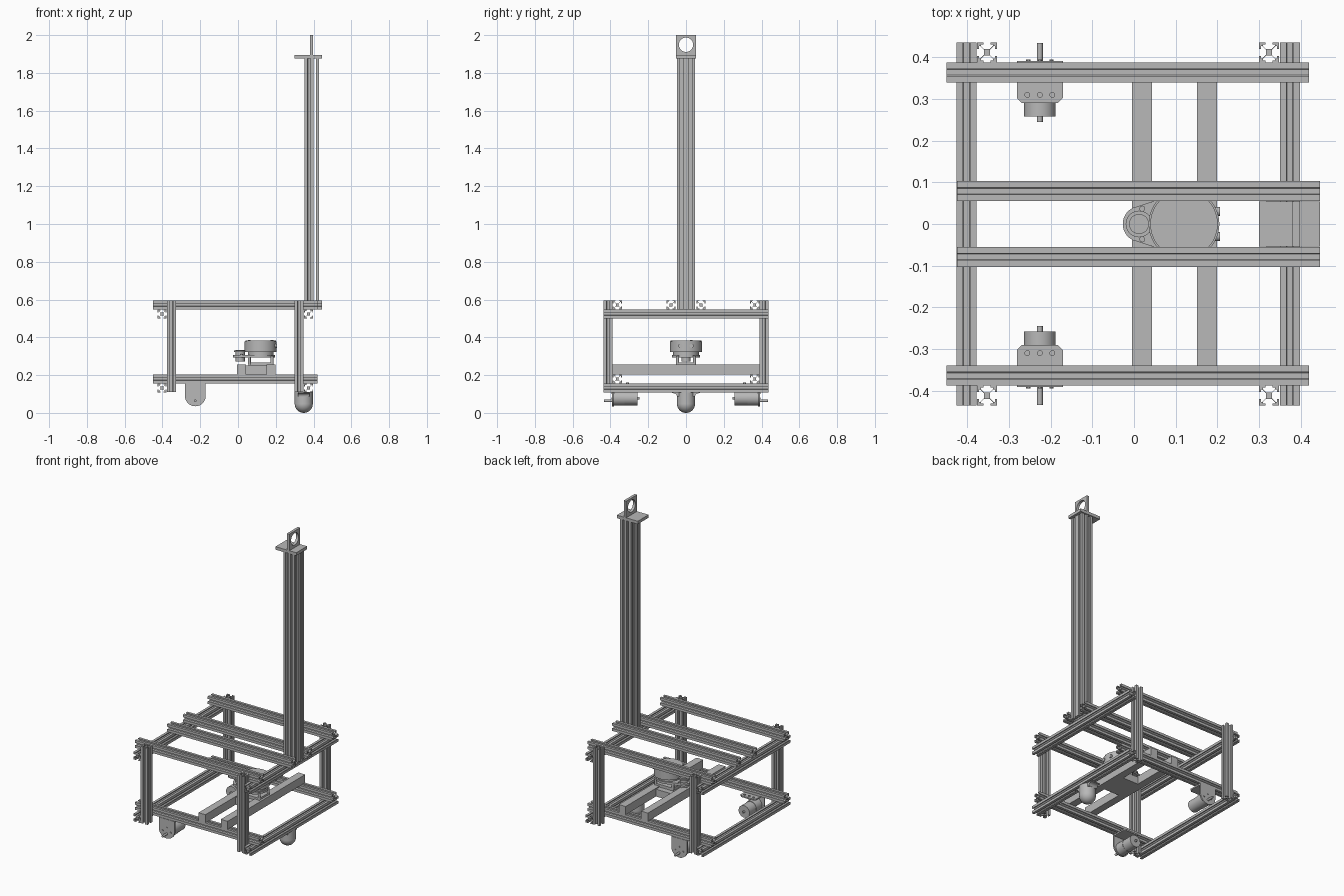
import bpy, bmesh
from math import sin, cos, pi, radians
from mathutils import Matrix, Vector

cube = bpy.data.objects.get("Cube")
if cube:
    bpy.data.objects.remove(cube, do_unlink=True)

grey = bpy.data.materials.new("aluminium grey")
grey.use_nodes = True
GREY = (0.48, 0.48, 0.48, 1)
grey.diffuse_color = GREY
grey.node_tree.nodes["Principled BSDF"].inputs["Base Color"].default_value = GREY


# ---------- helpers ----------
def finish(name, bm, smooth=False):
    bmesh.ops.recalc_face_normals(bm, faces=bm.faces)
    mesh = bpy.data.meshes.new(name)
    bm.to_mesh(mesh)
    bm.free()
    mesh.materials.append(grey)
    ob = bpy.data.objects.new(name, mesh)
    bpy.context.collection.objects.link(ob)
    if smooth:
        bpy.ops.object.select_all(action="DESELECT")
        ob.select_set(True)
        bpy.context.view_layer.objects.active = ob
        bpy.ops.object.shade_smooth_by_angle(angle=radians(35))
    return ob


def prism(name, pts, axis, a, b, smooth=False):
    """Extrude a 2D outline along an axis from a to b."""
    place = {"x": lambda u, v, w: (w, u, v),
             "y": lambda u, v, w: (u, w, v),
             "z": lambda u, v, w: (u, v, w)}[axis]
    bm = bmesh.new()
    low = [bm.verts.new(place(u, v, a)) for u, v in pts]
    high = [bm.verts.new(place(u, v, b)) for u, v in pts]
    bm.faces.new(low)
    bm.faces.new(high)
    n = len(pts)
    for i in range(n):
        j = (i + 1) % n
        bm.faces.new((low[i], low[j], high[j], high[i]))
    return finish(name, bm, smooth)


def box(name, x, y, z):
    return prism(name, [(x[0], y[0]), (x[1], y[0]), (x[1], y[1]), (x[0], y[1])], "z", *z)


def arc(cu, cv, r, start, end, n=24):
    return [(cu + r * cos(radians(start + (end - start) * i / n)),
             cv + r * sin(radians(start + (end - start) * i / n))) for i in range(n + 1)]


def rod(name, axis, cu, cv, r, a, b, n=32):
    return prism(name, arc(cu, cv, r, 0, 360, n)[:-1], axis, a, b, True)


# ---------- slotted frame bars ----------
H = 0.024
SLOT = [(1, -.34), (.8, -.34), (.8, -.62), (.66, -.62), (.32, -.28)]
SIDE = SLOT + [(u, -v) for u, v in reversed(SLOT)] + [(1, 1)]


def slotted_bar(name, axis, cu, cv, a, b):
    pts = []
    for k in range(4):
        c, s = round(cos(k * pi / 2)), round(sin(k * pi / 2))
        pts += [(cu + H * (u * c - v * s), cv + H * (u * s + v * c)) for u, v in SIDE]
    return prism(name, pts, axis, a, b)


for side, sy in (("left", 1), ("right", -1)):
    slotted_bar(f"upper_side_rail_{side}", "x", sy * .364, .572, -.45, .42)
    slotted_bar(f"lower_side_rail_{side}", "x", sy * .364, .18, -.45, .42)
    slotted_bar(f"upper_centre_rail_{side}", "x", sy * .079, .572, -.425, .446)
    for end, x in (("rear", -.353), ("fore", .324)):
        slotted_bar(f"corner_post_{end}_{side}", "z", x, sy * .412, .11, .595)
for end, x in (("rear", -.402), ("fore", .374)):
    slotted_bar(f"upper_cross_rail_{end}", "y", x, .524, -.436, .436)
    slotted_bar(f"lower_cross_rail_{end}", "y", x, .132, -.436, .436)

# plain cross beams and the mounting plate between them
for label, x in (("rear", -.005), ("fore", .151)):
    box(f"cross_beam_{label}", (x, x + .048), (-.388, .388), (.204, .256))
box("sensor_base_plate", (.043, .151), (-.085, .085), (.204, .25))

# ---------- mast ----------
for label, y in (("right", -H), ("left", H)):
    slotted_bar(f"mast_bar_{label}", "z", .376, y, .548, 1.877)
FX, BX = .43, .412
groove = []
for c in (-H, H):
    groove += [(FX, c - H), (FX, c - .008), (FX - .008, c - .008),
               (FX - .008, c + .008), (FX, c + .008)]
prism("mast_front_strip", groove + [(FX, 2 * H), (BX, 2 * H), (BX, -2 * H)],
      "z", .548, 1.877)
box("mast_top_plate", (.3, .446), (-.054, .054), (1.876, 1.895))

# upright holder with a round opening
holder = box("mast_ring_holder", (.381, .398), (-.054, .054), (1.895, 2.0))
cutter = rod("holder_cutter", "x", 0, 1.949, .038, .36, .42, 40)
cutter.hide_render = True
mod = holder.modifiers.new("opening", "BOOLEAN")
mod.object = cutter
mod.solver = "EXACT"
bpy.context.view_layer.objects.active = holder
bpy.ops.object.modifier_apply(modifier=mod.name)
bpy.data.objects.remove(cutter, do_unlink=True)

# ---------- drive motors ----------
MX = -.226
for side, s in (("left", 1), ("right", -1)):
    tab = [(MX - .055, s * .39), (MX - .055, s * .302), (MX - .043, s * .29),
           (MX + .043, s * .29), (MX + .055, s * .302), (MX + .055, s * .39)]
    prism(f"motor_bracket_top_{side}", tab, "z", .147, .156)
    face = [(MX + .055, .156), (MX - .055, .156)] + arc(MX, .09, .055, 180, 360)
    prism(f"motor_bracket_face_{side}", face, "y", s * .382, s * .391, True)
    rod(f"motor_gearbox_{side}", "y", MX, .078, .04, s * .325, s * .382)
    rod(f"motor_body_{side}", "y", MX, .078, .038, s * .258, s * .325)
    rod(f"motor_rear_boss_{side}", "y", MX, .078, .007, s * .245, s * .258, 12)
    rod(f"drive_shaft_{side}", "y", MX, .064, .007, s * .382, s * .434, 16)
    for k in (-1, 0, 1):
        rod(f"bracket_screw_{side}", "z", MX + k * .03, s * .31, .007, .156, .16, 12)
        rod(f"face_screw_{side}", "y", MX + k * .028, .078 + .026 * (k == 0),
            .005, s * .391, s * .395, 10)

# ---------- ball caster ----------
CX, R = .348, .048
bm = bmesh.new()
bmesh.ops.create_uvsphere(bm, u_segments=32, v_segments=16, radius=R,
                          matrix=Matrix.Translation((CX, 0, R)))
finish("caster_ball", bm, True)
rod("caster_housing", "z", CX, 0, R, R, .11)
flare = [(-.075, .11), (-.075, .104)] + arc(-.066, .086, .018, 90, 0, 8)
flare += [(-v, z) for v, z in reversed(flare)]
prism("caster_flange", flare, "x", CX - .03, CX + .03, True)

# ---------- rotating range sensor ----------
LX = .12
box("sensor_foot", (.055, .185), (-.05, .05), (.25, .268))
for x in (.06, .18):
    for y in (-.045, .045):
        rod("sensor_standoff", "z", x, y, .008, .256, .3, 12)
# teardrop base carrying the head and the spin motor
drop = arc(LX, 0, .075, -115, 115) + arc(.016, 0, .043, 115, 245)
prism("sensor_base", drop, "z", .292, .306, True)
rod("sensor_neck", "z", LX, 0, .068, .306, .322, 40)
rod("sensor_head", "z", LX, 0, .085, .322, .378, 48)
rod("sensor_cap", "z", LX, 0, .081, .378, .384, 48)
rod("spin_motor", "z", .012, 0, .024, .272, .334, 24)
rod("spin_pulley", "z", .012, 0, .032, .322, .33, 24)
for s in (-1, 1):
    rod("base_screw", "z", .02, s * .037, .007, .306, .312, 12)
    rod("head_screw", "z", LX - .06 * s, .027, .007, .384, .387, 12)
    rod("sensor_window", "x", s * .03, .355, .011, LX + .07, LX + .086, 16)
